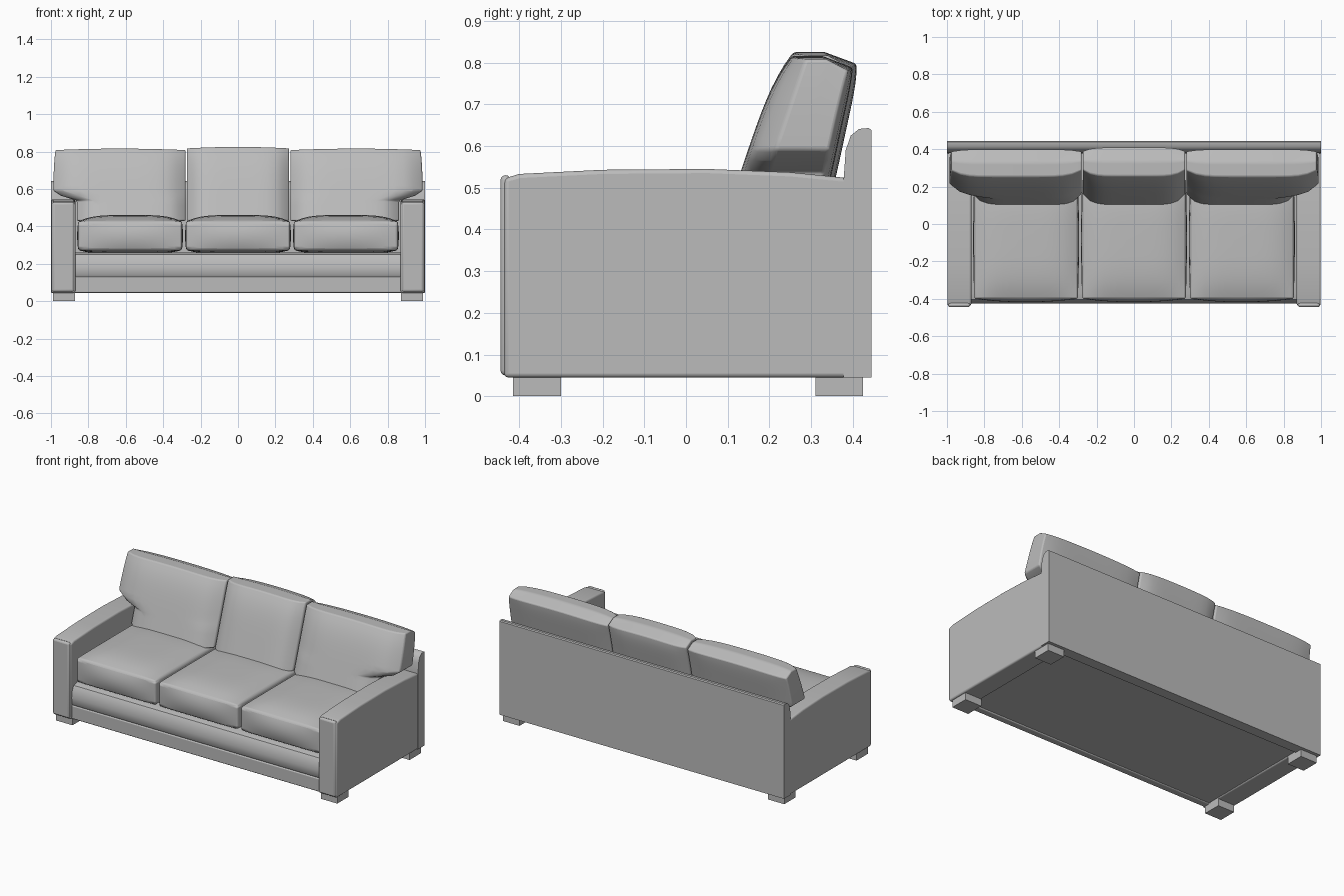
import bpy, bmesh, math
from mathutils import Vector

cube = bpy.data.objects.get("Cube")
if cube:
    bpy.data.objects.remove(cube, do_unlink=True)

GREY = (0.5, 0.5, 0.5, 1)
fabric = bpy.data.materials.new("grey fabric")
fabric.use_nodes = True
fabric.diffuse_color = GREY
fabric.node_tree.nodes["Principled BSDF"].inputs["Base Color"].default_value = GREY


def finish(bm, name, bevel=0.0, segments=3):
    """Turn a bmesh into a shaded object with softened edges."""
    bmesh.ops.recalc_face_normals(bm, faces=bm.faces)
    mesh = bpy.data.meshes.new(name)
    bm.to_mesh(mesh)
    bm.free()
    mesh.materials.append(fabric)
    ob = bpy.data.objects.new(name, mesh)
    bpy.context.collection.objects.link(ob)
    if bevel:
        mod = ob.modifiers.new("soft edges", 'BEVEL')
        mod.width, mod.segments = bevel, segments
        mod.limit_method, mod.angle_limit = 'ANGLE', math.radians(40)
    bpy.ops.object.select_all(action='DESELECT')
    ob.select_set(True)
    bpy.context.view_layer.objects.active = ob
    bpy.ops.object.shade_smooth_by_angle(angle=math.radians(40))
    return ob


def extrude_x(name, profile, x0, x1, bevel=0.0):
    """Sweep a (y, z) profile from x0 to x1."""
    bm = bmesh.new()
    face = bm.faces.new([bm.verts.new((x0, y, z)) for y, z in profile])
    ext = bmesh.ops.extrude_face_region(bm, geom=[face])["geom"]
    moved = [v for v in ext if isinstance(v, bmesh.types.BMVert)]
    bmesh.ops.translate(bm, verts=moved, vec=(x1 - x0, 0, 0))
    return finish(bm, name, bevel)


def box(name, x0, x1, y0, y1, z0, z1, bevel=0.0):
    return extrude_x(name, [(y0, z0), (y1, z0), (y1, z1), (y0, z1)], x0, x1, bevel)


def cushion(name, shape, bevel):
    """Bend a gridded cube, coordinates -1 to 1, with a shape function."""
    bm = bmesh.new()
    bmesh.ops.create_cube(bm, size=2)
    bmesh.ops.subdivide_edges(bm, edges=bm.edges[:], cuts=13, use_grid_fill=True)
    for v in bm.verts:
        v.co = Vector(shape(*v.co))
    return finish(bm, name, bevel)


def dome(a, b, power=2):
    return (1 - abs(a) ** power) * (1 - abs(b) ** power)


def seat_shape(centre, half):
    def shape(a, b, c):
        x = centre + a * (half + 0.006 * dome(b, c))
        y = -0.08 + b * 0.32 - (0.018 * dome(a, c) if b < 0 else 0)
        z = 0.35 + c * 0.077
        z += c * (0.034 if c > 0 else 0.02) * dome(a, b, 4)
        return x, y, z
    return shape


def back_shape(inner, outer, upper_outer, top, back_bulge):
    """Leaning cushion; the outer side steps out above the arm."""
    def shape(a, b, c):
        t = (c + 1) / 2
        z = 0.43 + t * (top - 0.43)
        step = min(max((z - 0.55) / 0.022, 0), 1)
        edge = outer + (upper_outer - outer) * step
        x = inner + (edge - inner) * (a + 1) / 2
        # outer corners are slightly softened at the top
        if upper_outer != outer:
            x -= math.copysign(0.012, upper_outer) * max(a, 0) * t ** 4
        front = 0.20 + (z - 0.55) * 0.335
        rear = 0.335 + (z - 0.55) * 0.21
        side = 1 - abs(a) ** 6
        front -= 0.065 * side * (1 - 0.5 * t ** 6)
        rear += back_bulge * side * (1 - 0.4 * abs(c) ** 4)
        y = front + (rear - front) * (b + 1) / 2
        z -= 0.028 * t ** 4 * max(b, 0) - 0.008 * t ** 4 * (1 - a * a)
        return x, y, z
    return shape


# Arms with gently crowned tops, and their padded front panels
arm = [(-0.436, 0.045), (0.40, 0.045), (0.40, 0.522), (0.25, 0.537),
       (0.05, 0.545), (-0.2, 0.543), (-0.40, 0.533), (-0.436, 0.522)]
for side, s in (("left", 1), ("right", -1)):
    extrude_x(side + "_arm", arm, s * 0.87, s * 0.998, 0.01)
    box(side + "_arm_front", s * 0.876, s * 0.993, -0.445, -0.42, 0.05, 0.53, 0.012)

# Back panel, rounded along the upper front edge
back = [(0.445, 0.045), (0.445, 0.638), (0.438, 0.643), (0.415, 0.641),
        (0.395, 0.625), (0.383, 0.59), (0.378, 0.52), (0.378, 0.045)]
extrude_x("back_panel", back, -1, 1)

# Seat base: lower band, padded upper rail and recessed underside
box("lower_rail", -0.875, 0.875, -0.425, -0.38, 0.045, 0.13, 0.006)
rail = [(-0.38, 0.125), (-0.415, 0.128), (-0.424, 0.14), (-0.426, 0.18),
        (-0.42, 0.225), (-0.405, 0.25), (-0.37, 0.26), (0.38, 0.26), (0.38, 0.125)]
extrude_x("upper_rail", rail, -0.875, 0.875)
box("underside", -0.88, 0.88, -0.39, 0.40, 0.052, 0.13)

# Seat cushions
for label, centre in (("left", 0.577), ("middle", 0), ("right", -0.577)):
    cushion(label + "_seat_cushion", seat_shape(centre, 0.277), 0.014)

# Back cushions
cushion("middle_back_cushion", back_shape(-0.274, 0.274, 0.274, 0.817, 0.03), 0.014)
for side, s in (("left", 1), ("right", -1)):
    cushion(side + "_back_cushion",
            back_shape(s * 0.28, s * 0.862, s * 0.988, 0.808, 0.018), 0.012)

# Square feet
for side, s in (("left", 1), ("right", -1)):
    for end, y in (("front", -0.415), ("rear", 0.31)):
        box(f"{end}_{side}_foot", s * 0.872, s * 0.988, y, y + 0.115, 0, 0.055)
